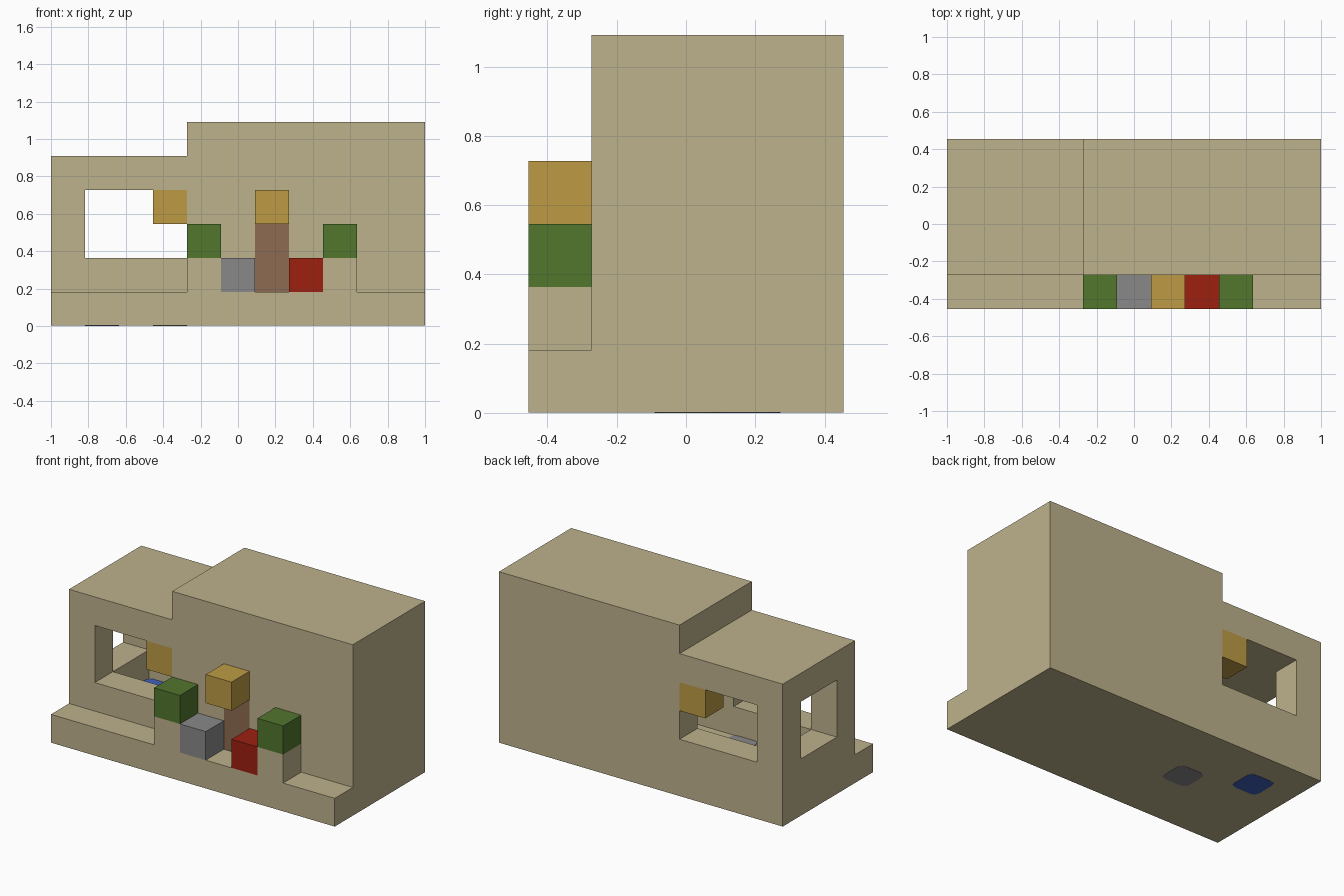
import bpy, bmesh
from mathutils import Vector

if "Cube" in bpy.data.objects:
    bpy.data.objects.remove(bpy.data.objects["Cube"])

U = 2 / 11                          # one block
ORIGIN = Vector((-5.5, -2.5, 0))    # corner of the block grid


def material(name, r, g, b):
    m = bpy.data.materials.new(name)
    m.use_nodes = True
    m.diffuse_color = (r, g, b, 1)
    bsdf = m.node_tree.nodes["Principled BSDF"]
    bsdf.inputs["Base Color"].default_value = (r, g, b, 1)
    bsdf.inputs["Roughness"].default_value = 0.9
    return m


SAND = material("sand", 0.515, 0.445, 0.262)
OCHRE = material("ochre", 0.51, 0.33, 0.06)
GREEN = material("green", 0.084, 0.181, 0.027)
GREY = material("grey", 0.25, 0.25, 0.255)
RED = material("red", 0.34, 0.014, 0.005)
BROWN = material("brown", 0.27, 0.147, 0.084)
BLUE = material("blue", 0.05, 0.12, 0.5)


def prism(name, outline, y0, y1, mat):
    """Extrude an (x, z) outline, in blocks, from y0 to y1."""
    bm = bmesh.new()
    face = bm.faces.new([bm.verts.new((Vector((x, y0, z)) + ORIGIN) * U) for x, z in outline])
    ext = bmesh.ops.extrude_face_region(bm, geom=[face])
    moved = [v for v in ext["geom"] if isinstance(v, bmesh.types.BMVert)]
    bmesh.ops.translate(bm, verts=moved, vec=(0, (y1 - y0) * U, 0))
    bmesh.ops.recalc_face_normals(bm, faces=bm.faces)
    mesh = bpy.data.meshes.new(name)
    bm.to_mesh(mesh)
    bm.free()
    mesh.materials.append(mat)
    obj = bpy.data.objects.new(name, mesh)
    bpy.context.collection.objects.link(obj)
    return obj


def block(name, x, y, z, mat, size=(1, 1, 1)):
    w, d, h = size
    return prism(name, [(x, z), (x + w, z), (x + w, z + h), (x, z + h)], y, y + d, mat)


def carve(target, cutter):
    mod = target.modifiers.new("carve", 'BOOLEAN')
    mod.operation = 'DIFFERENCE'
    mod.solver = 'EXACT'
    mod.object = cutter
    bpy.context.view_layer.objects.active = target
    bpy.ops.object.modifier_apply(modifier=mod.name)
    bpy.data.objects.remove(cutter)


# House shell: low wing and tall wing, hollow inside
BASE = 0.01
house = prism("house_shell", [(0, BASE), (11, BASE), (11, 6), (4, 6), (4, 5), (0, 5)], 1, 5, SAND)
carve(house, prism("room_cutter", [(1, 1), (10, 1), (10, 5), (4, 5), (4, 4), (1, 4)], 2, 4, SAND))
# Windows through front and back, through the end wall, and the doorway
carve(house, block("window_cutter", 1, 0, 2, SAND, (3, 6, 2)))
carve(house, block("end_window_cutter", -1, 2, 2, SAND, (2.5, 2, 2)))
carve(house, block("doorway_cutter", 6, 0.5, 1, SAND, (1, 2, 2)))

# Front terrace with a raised post base at each side of the entrance
prism("front_terrace", [(0, BASE), (11, BASE), (11, 1), (9, 1), (9, 2), (8, 2), (8, 1),
                        (5, 1), (5, 2), (4, 2), (4, 1), (0, 1)], 0, 1, SAND)

# Door and the coloured blocks around it
block("door", 6, 1, 1, BROWN, (1, 1, 2))
block("door_lamp", 6, 0, 3, OCHRE)
block("grey_block", 5, 0, 1, GREY)
block("red_block", 7, 0, 1, RED)
for side, x in (("right", 4), ("left", 8)):
    block(side + "_bush", x, 0, 2, GREEN)

# Lamps in the window corners
for side, y in (("front", 1), ("back", 4)):
    block(side + "_window_lamp", 3, y, 3, OCHRE)

# Floor tiles with cut corners, set through the floor
for name, x, y, mat in (("blue_floor_tile", 1, 3, BLUE), ("grey_floor_tile", 3, 2, GREY)):
    tile = block(name, x, y, 0, mat, (1, 1, 1.02))
    bm = bmesh.new()
    bm.from_mesh(tile.data)
    upright = [e for e in bm.edges if abs(e.verts[0].co.z - e.verts[1].co.z) > 0.1]
    bmesh.ops.bevel(bm, geom=upright, offset=0.18 * U, segments=2, profile=0.5, affect='EDGES')
    bm.to_mesh(tile.data)
    bm.free()
